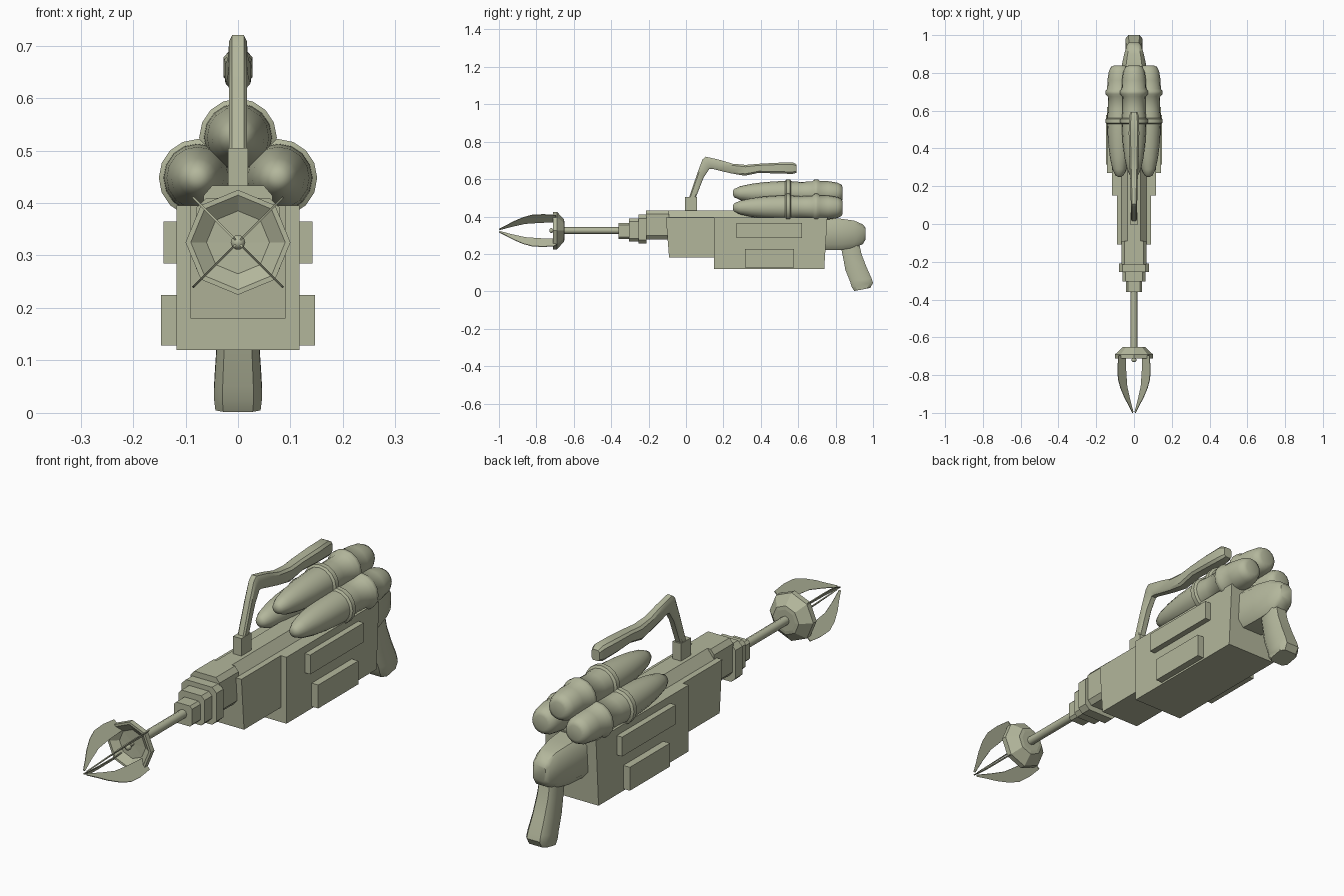
import bpy, bmesh, math
from mathutils import Vector

if "Cube" in bpy.data.objects:
    bpy.data.objects.remove(bpy.data.objects["Cube"])

mat = bpy.data.materials.new("khaki_grey")
mat.diffuse_color = (0.45, 0.47, 0.33, 1)
mat.use_nodes = True
mat.node_tree.nodes["Principled BSDF"].inputs["Base Color"].default_value = mat.diffuse_color
CZ = 0.325  # height of the barrel axis


def loft(name, rings, smooth=None):
    """Skin a list of equal-length point rings and cap both ends."""
    bm = bmesh.new()
    vs = [[bm.verts.new(p) for p in r] for r in rings]
    n = len(rings[0])
    for a, b in zip(vs, vs[1:]):
        for i in range(n):
            j = (i + 1) % n
            bm.faces.new((a[i], a[j], b[j], b[i]))
    bm.faces.new(vs[0])
    bm.faces.new(vs[-1][::-1])
    bmesh.ops.recalc_face_normals(bm, faces=bm.faces)
    me = bpy.data.meshes.new(name)
    bm.to_mesh(me)
    bm.free()
    me.materials.append(mat)
    ob = bpy.data.objects.new(name, me)
    bpy.context.collection.objects.link(ob)
    if smooth:
        bpy.ops.object.select_all(action='DESELECT')
        ob.select_set(True)
        bpy.context.view_layer.objects.active = ob
        bpy.ops.object.shade_smooth_by_angle(angle=math.radians(smooth))
    return ob


def lathe(name, profile, n, x, z, smooth=None):
    """Turn (radius, y) points around an axis parallel to y."""
    return loft(name, [[(x + r * math.cos(2 * math.pi * i / n), y,
                         z + r * math.sin(2 * math.pi * i / n)) for i in range(n)]
                       for r, y in profile], smooth)


def section(a, b, hw, c=0.3):
    """Chamfered rectangle between side-view points a and b (y, z), half width hw."""
    a, b = Vector((0, *a)), Vector((0, *b))
    m, d = (a + b) / 2, (a - b) / 2
    k = 1 - c
    uv = [(1, -k), (1, k), (k, 1), (-k, 1), (-1, k), (-1, -k), (-k, -1), (k, -1)]
    return [m + d * v + Vector((hw * u, 0, 0)) for u, v in uv]


def bar(name, rows, c=0.3, smooth=None):
    return loft(name, [section(r[:2], r[2:4], r[4], c) for r in rows], smooth)


def prism(name, pts, y0, y1, s0=0, s1=0):
    """Extrude an (x, z) outline along y; s0, s1 lean the ends."""
    return loft(name, [[(x, y + s * (z - 0.3), z) for x, z in pts]
                       for y, s in ((y0, s0), (y1, s1))])


def rect(x0, x1, z0, z1):
    return [(x0, z0), (x1, z0), (x1, z1), (x0, z1)]


# receiver
prism("front_body", rect(-.091, .091, .18, .395), -.1, .2, -.08)
prism("main_body", rect(-.117, .117, .12, .395), .15, .75, 0, .06)
prism("top_ridge", [(-.07, .39), (.07, .39), (.035, .433), (-.035, .433)], -.1, .75)
for s, side in ((-1, "left"), (1, "right")):
    prism("upper_panel_" + side, rect(s * .11, s * .142, .285, .365), .27, .62)
    prism("lower_panel_" + side, rect(s * .11, s * .147, .128, .225), .315, .577)

# stepped barrel collar
for i, (y0, y1, z0, z1, hw) in enumerate([(-.215, -.09, .278, .433, .066), (-.255, -.21, .255, .41, .08),
                                          (-.305, -.25, .267, .39, .06), (-.36, -.3, .28, .365, .042)]):
    bar(f"collar_step_{i + 1}", [(y0, z1, y0, z0, hw), (y1, z1, y1, z0, hw)], .25)

# rod and claw hub
lathe("rod", [(.018, -.66), (.018, -.33)], 8, 0, CZ, 50)
lathe("claw_hub", [(.045, -.65), (.06, -.652), (.1, -.69), (.1, -.712), (.09, -.712), (.06, -.69), (.012, -.688)],
      8, 0, CZ)
lathe("hub_knob", [(.006, -.68), (.006, -.71), (.014, -.716), (.014, -.724), (.006, -.731)], 10, 0, CZ, 60)

# four thin radial claw blades, (radius, y) outline
blade = [(.064, -.695), (.116, -.695), (.122, -.76), (.119, -.82), (.1, -.87), (.07, -.92),
         (.04, -.96), (.012, -1), (.006, -.995), (.03, -.93), (.052, -.86), (.06, -.78)]
for k in range(4):
    t = math.pi / 4 + k * math.pi / 2
    c, s = math.cos(t), math.sin(t)
    loft(f"claw_blade_{k + 1}", [[(r * c - w * s, y, CZ + r * s + w * c) for r, y in blade]
                                 for w in (-.002, .002)])

# three ringed tanks
tank = [(.008, .25), (.022, .257), (.037, .29), (.05, .35), (.059, .42), (.064, .5), (.065, .53),
        (.074, .536), (.074, .556), (.064, .562), (.06, .61), (.062, .675), (.074, .688), (.074, .704),
        (.065, .716), (.064, .76), (.056, .81), (.045, .832), (.03, .838)]
for name, x, z in (("top", 0, .525), ("left", -.077, .448), ("right", .077, .448)):
    lathe("tank_" + name, tank, 16, x, z, 45)

# rear stock and pistol grip
bar("rear_stock", [(.74, .392, .74, .22, .075), (.83, .388, .83, .222, .067), (.9, .378, .9, .234, .052),
                   (.945, .358, .945, .252, .038), (.96, .34, .96, .277, .028)], .35, 40)
bar("pistol_grip", [(.925, .26, .825, .25, .036), (.938, .2, .838, .19, .038), (.965, .13, .852, .115, .041),
                    (.992, .07, .878, .05, .045), (1, .045, .885, .025, .046), (.985, .018, .9, .002, .043)],
    .35, 40)

# carry handle with its mount
prism("handle_mount", rect(-.019, .019, .42, .505), -.005, .06)
bar("carry_handle", [(.012, .49, .048, .49, .017), (.06, .63, .095, .61, .017), (.088, .705, .125, .655, .017),
                     (.105, .72, .14, .655, .017), (.18, .703, .18, .645, .018), (.25, .682, .245, .63, .02),
                     (.32, .676, .315, .618, .024), (.39, .682, .39, .634, .026), (.48, .687, .48, .63, .028),
                     (.57, .69, .57, .628, .026), (.592, .678, .592, .634, .018)], .35, 35)
